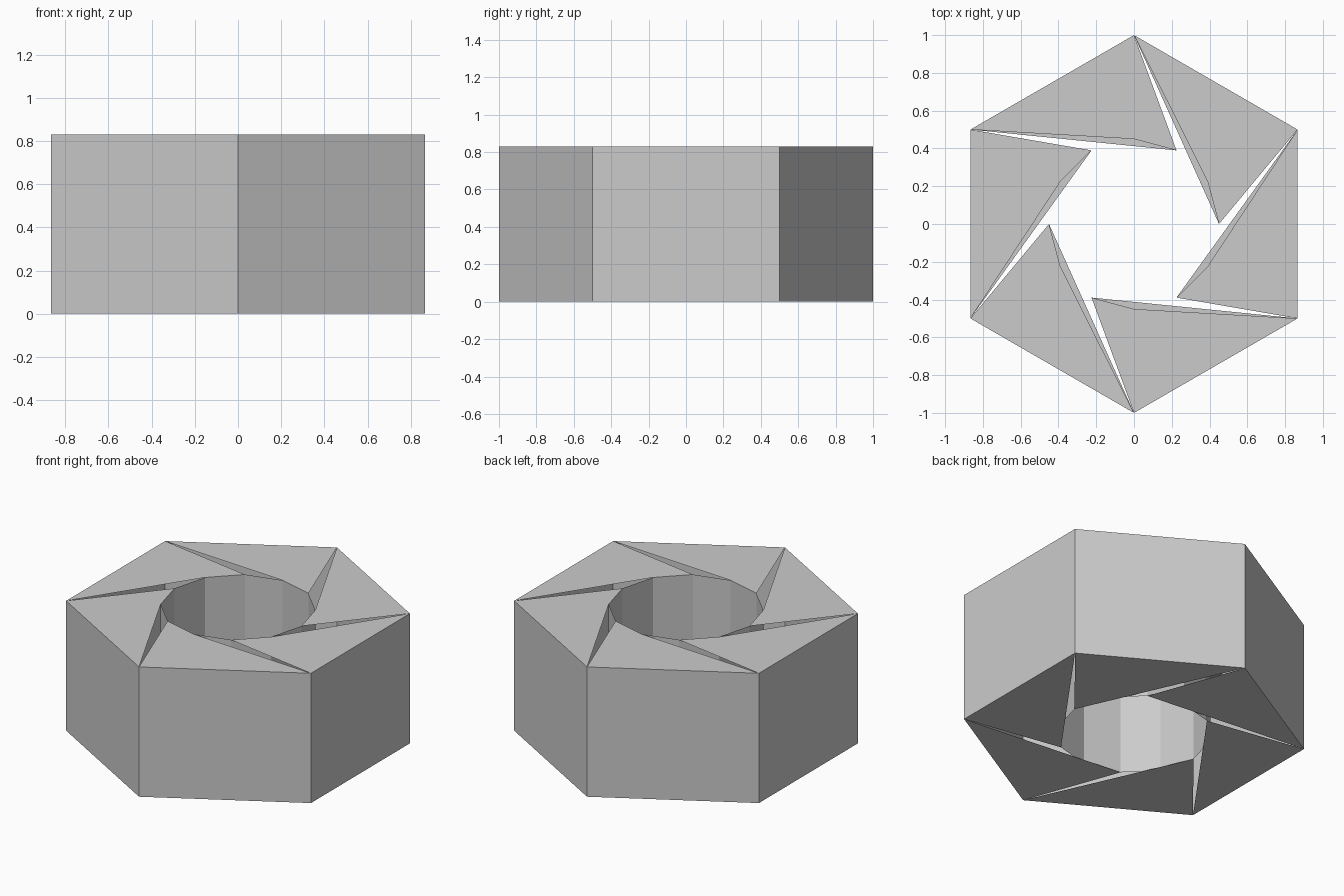
import bpy
import bmesh
from math import cos, sin, radians

old = bpy.data.objects.get("Cube")
if old:
    bpy.data.objects.remove(old, do_unlink=True)

HEIGHT = 0.83
HOLE_RADIUS = 0.45

grey = bpy.data.materials.new("plain_grey")
grey.use_nodes = True
colour = (0.6, 0.6, 0.6, 1)
grey.diffuse_color = colour
grey.node_tree.nodes["Principled BSDF"].inputs["Base Color"].default_value = colour


def ring(bm, count, radius, z):
    """Vertices on a circle, starting at the back and going anticlockwise."""
    step = 360 / count
    return [bm.verts.new((radius * cos(radians(90 + i * step)),
                          radius * sin(radians(90 + i * step)), z))
            for i in range(count)]


def wall(bm, low, high):
    n = len(low)
    return [bm.faces.new((low[i], low[(i + 1) % n], high[(i + 1) % n], high[i]))
            for i in range(n)]


def make_object(name, bm):
    mesh = bpy.data.meshes.new(name)
    bm.to_mesh(mesh)
    bm.free()
    mesh.materials.append(grey)
    obj = bpy.data.objects.new(name, mesh)
    bpy.context.collection.objects.link(obj)
    return obj


bm = bmesh.new()
outer_low, outer_high = (ring(bm, 6, 1, z) for z in (0, HEIGHT))
inner_low, inner_high = (ring(bm, 12, HOLE_RADIUS, z) for z in (0, HEIGHT))

# Six outer sides
wall(bm, outer_low, outer_high)

# Twelve-sided hole, facing inwards
for face in wall(bm, inner_low, inner_high):
    face.normal_flip()

# Pinwheel blades on top and bottom, with open slits between them
for i in range(6):
    j = (i + 1) % 6
    tip = 2 * i - 1
    bm.faces.new((outer_high[i], outer_high[j], inner_high[2 * i], inner_high[tip]))
    bm.faces.new((outer_low[j], outer_low[i], inner_low[tip]))

make_object("hex_nut", bm)
